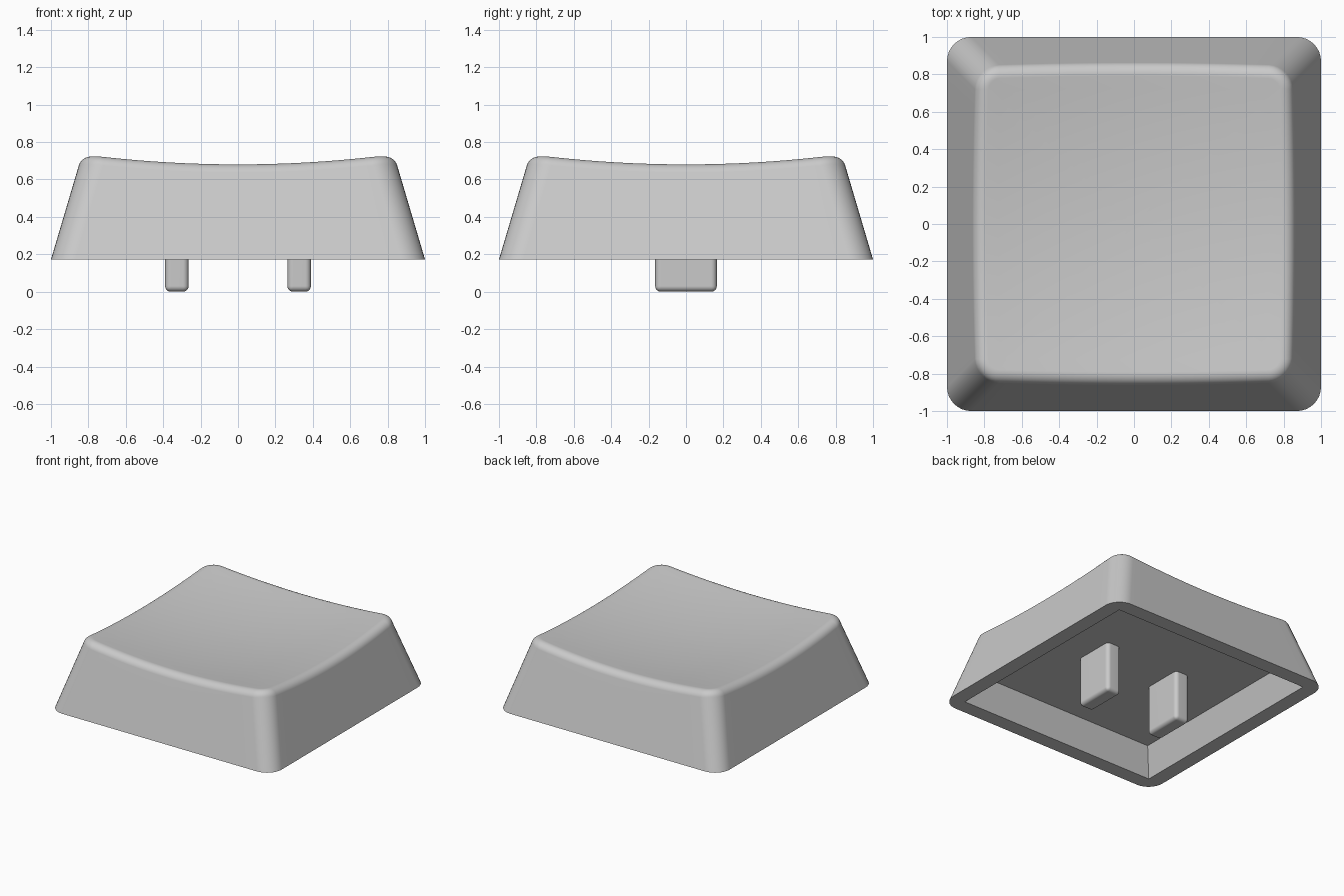
import bpy, bmesh, math

if "Cube" in bpy.data.objects:
    bpy.data.objects.remove(bpy.data.objects["Cube"])

BASE, CEIL = 0.172, 0.398      # underside rim and cavity ceiling heights
SLOPE, CORNER, FILLET = 0.296, 0.13, 0.075

grey = bpy.data.materials.new("grey_plastic")
grey.diffuse_color = (0.59, 0.59, 0.59, 1)
grey.use_nodes = True
grey.node_tree.nodes["Principled BSDF"].inputs["Base Color"].default_value = grey.diffuse_color


def dish(x, y):
    """Height of the spherically scooped top."""
    return 0.63 + 0.08 * (x * x + y * y)


def outline(arc=8, side=16):
    """Rounded square: (corner-core x, y, normal x, y) for each point."""
    pts = []
    for q in range(4):
        c, s = round(math.cos(q * math.pi / 2)), round(math.sin(q * math.pi / 2))
        turn = lambda x, y: (c * x - s * y, s * x + c * y)
        for i in range(arc + 1):
            a = i / arc * math.pi / 2
            pts.append(turn(1, 1) + turn(math.cos(a), math.sin(a)))
        for i in range(1, side):
            pts.append(turn(1 - 2 * i / side, 1) + turn(0, 1))
    return pts


OUT = outline()


def place(p, half, r):
    return p[0] * (half - r) + p[2] * r, p[1] * (half - r) + p[3] * r


def flat_ring(half, r, z):
    return [(*place(p, half, r), z) for p in OUT]


def fillet_ring(a, a0):
    """One ring of the rounded upper edge, following the dish along the walls."""
    ring = []
    for p in OUT:
        half = 0.85
        for _ in range(8):      # settle where the sloped wall meets the fillet
            z = dish(*place(p, half, CORNER)) - FILLET * (1 - math.sin(a0))
            half = 1 - SLOPE * (z - BASE)
        shift = FILLET * (math.cos(a) - math.cos(a0))
        x, y = place(p, half + shift, CORNER + shift)
        ring.append((x, y, dish(x, y) - FILLET * (1 - math.sin(a))))
    return ring


def finish(bm, name):
    bmesh.ops.remove_doubles(bm, verts=bm.verts, dist=1e-5)
    bmesh.ops.recalc_face_normals(bm, faces=bm.faces)
    me = bpy.data.meshes.new(name)
    bm.to_mesh(me)
    bm.free()
    me.materials.append(grey)
    ob = bpy.data.objects.new(name, me)
    bpy.context.collection.objects.link(ob)
    bpy.ops.object.select_all(action='DESELECT')
    ob.select_set(True)
    bpy.context.view_layer.objects.active = ob
    bpy.ops.object.shade_smooth_by_angle(angle=math.radians(30))
    # Keep the large flat walls evenly shaded
    ob.modifiers.new("flat_walls", 'WEIGHTED_NORMAL').keep_sharp = True
    return ob


# Cap shell: cavity parallel to the walls, rim, sloped walls, rounded edge, scooped top
a0 = math.atan(SLOPE)
rings = [flat_ring(0.88 - 0.3 * (CEIL - BASE), 0, CEIL), flat_ring(0.88, 0, BASE),
         flat_ring(1, CORNER, BASE)]
rings += [fillet_ring(a0 + (math.pi / 2 - a0) * i / 8, a0) for i in range(9)]
edge = rings[-1]
for i in range(11, -1, -1):
    f = i / 12
    rings.append([(x * f, y * f, dish(x * f, y * f)) for x, y, _ in edge])

bm = bmesh.new()
loops = [[bm.verts.new(v) for v in ring] for ring in rings]
n = len(OUT)
for lo, hi in zip(loops, loops[1:]):
    for i in range(n):
        j = (i + 1) % n
        bm.faces.new((lo[i], lo[j], hi[j], hi[i]))
bm.faces.new(loops[0])          # cavity ceiling
finish(bm, "cap_shell")

# Two mounting pegs under the cap
for side, x in (("left", -0.327), ("right", 0.327)):
    bm = bmesh.new()
    bmesh.ops.create_cube(bm, size=1)
    for v in bm.verts:
        v.co = (x + v.co.x * 0.126, v.co.y * 0.33, (v.co.z + 0.5) * (CEIL + 0.005))
    edges = [e for e in bm.edges if min(v.co.z for v in e.verts) < 0.1]
    bmesh.ops.bevel(bm, geom=edges, offset=0.03, segments=4, profile=0.5, affect='EDGES')
    finish(bm, side + "_peg")
